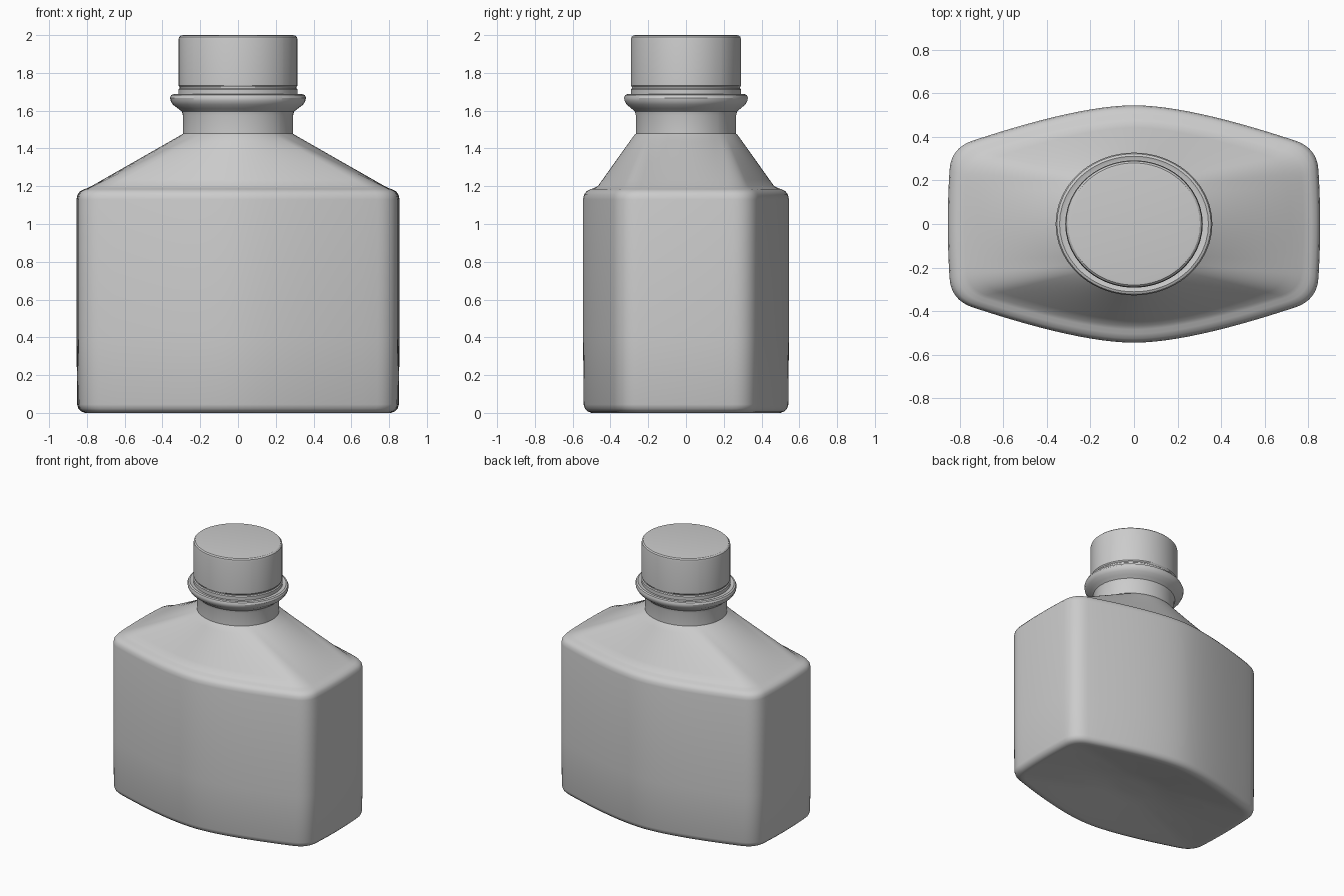
import bpy, bmesh, math

if "Cube" in bpy.data.objects:
    bpy.data.objects.remove(bpy.data.objects["Cube"])

HX, HY = 0.855, 0.545
ROUND_Y = 0.91          # neck and cap are slightly oval


def bez(a, c, b, n):
    out = []
    for i in range(n):
        t = i / n
        out.append(tuple((1-t)**2*a[k] + 2*t*(1-t)*c[k] + t*t*b[k] for k in (0, 1)))
    return out


# One quadrant of the bowed outline, each point paired with an angle on the neck
quad = (bez((0.855, 0), (0.855, 0.13), (0.847, 0.25), 5)
        + bez((0.847, 0.25), (0.84, 0.35), (0.74, 0.383), 8)
        + bez((0.74, 0.383), (0.25, 0.545), (0, 0.545), 12) + [(0, HY)])
angs = ([40*i/5 for i in range(5)] + [40 + 10*i/8 for i in range(8)]
        + [50 + 40*i/12 for i in range(12)] + [90])


def full(points):
    """Mirror a quadrant (x axis to y axis) into a closed loop."""
    half = points + [(-x, y) for x, y in points[-2::-1]]
    return half + [(x, -y) for x, y in half[-2:0:-1]]


OUTLINE = full(quad)
CIRCLE = full([(math.cos(math.radians(a)), math.sin(math.radians(a))) for a in angs])


def body_ring(inset, z):
    sx, sy = (HX - inset) / HX, (HY - inset) / HY
    return [(x*sx, y*sy, z) for x, y in OUTLINE]


def oval_ring(r, z, ratio=ROUND_Y):
    return [(x*r, y*r*ratio, z) for x, y in CIRCLE]


def blend(a, b, t):
    return [tuple(p[k]*(1-t) + q[k]*t for k in range(3)) for p, q in zip(a, b)]


def loft(name, rings, angle=32):
    bm = bmesh.new()
    loops = [[bm.verts.new(p) for p in r] for r in rings]
    n = len(loops[0])
    for lo, hi in zip(loops, loops[1:]):
        for i in range(n):
            j = (i + 1) % n
            bm.faces.new((lo[i], lo[j], hi[j], hi[i]))
    bm.faces.new(loops[0][::-1])
    bm.faces.new(loops[-1])
    bmesh.ops.recalc_face_normals(bm, faces=bm.faces)
    me = bpy.data.meshes.new(name)
    bm.to_mesh(me)
    bm.free()
    ob = bpy.data.objects.new(name, me)
    bpy.context.collection.objects.link(ob)
    bpy.ops.object.select_all(action='DESELECT')
    ob.select_set(True)
    bpy.context.view_layer.objects.active = ob
    bpy.ops.object.shade_smooth_by_angle(angle=math.radians(angle))
    return ob


# Body: dished base, straight walls, rounded rim, shoulder loft, neck and collar
foot = body_ring(0.07, 0.003)
dish = oval_ring(0.32, 0.055, 0.6)
base = [oval_ring(0.12, 0.07, 0.6), oval_ring(0.22, 0.067, 0.6), dish,
        blend(dish, foot, 0.33), blend(dish, foot, 0.7), foot]
walls = [body_ring(d, z) for d, z in
         [(0.045, 0.0), (0.025, 0.008), (0.01, 0.022), (0.003, 0.045), (0, 0.4),
          (0, 1.13), (0.005, 1.155), (0.018, 1.173), (0.04, 1.184), (0.06, 1.191)]]
rim, neck_base = body_ring(0.078, 1.2), oval_ring(0.30, 1.472)
shoulder = [blend(rim, neck_base, i / 8) for i in range(9)]
neck = [oval_ring(r, z) for r, z in
        [(0.292, 1.478), (0.292, 1.575), (0.297, 1.595), (0.318, 1.612),
         (0.345, 1.632), (0.357, 1.652), (0.360, 1.668), (0.354, 1.682),
         (0.342, 1.687), (0.328, 1.682), (0.30, 1.682)]]
loft("bottle_body", base + walls + shoulder + neck)

# Screw cap with a thin tamper band at its foot
loft("cap", [oval_ring(r, z, 0.925) for r, z in
             [(0.29, 1.683), (0.316, 1.686), (0.316, 1.712), (0.309, 1.718),
              (0.309, 1.724), (0.315, 1.732), (0.315, 1.975), (0.312, 1.99),
              (0.303, 1.998), (0.288, 2.0)]])
